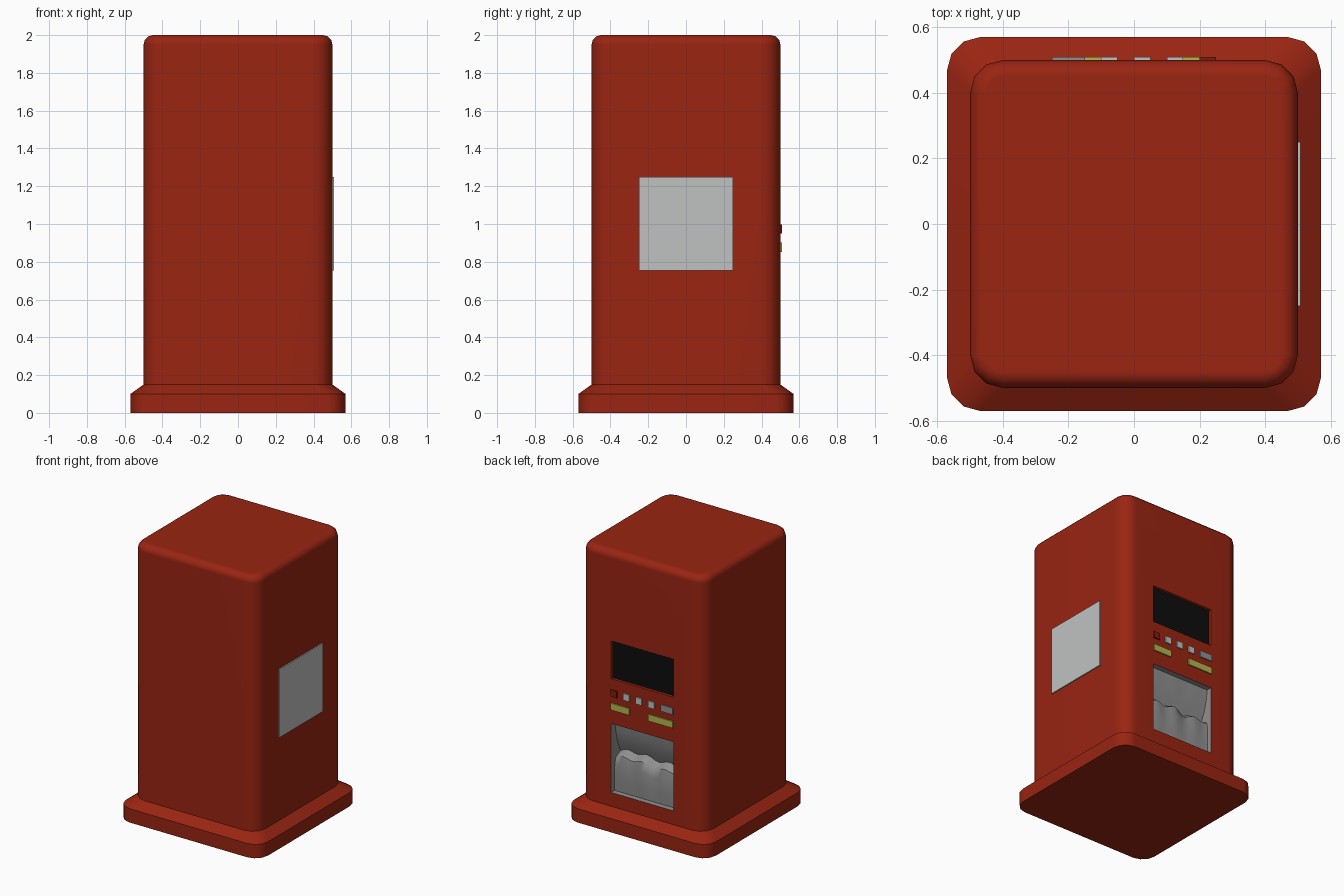
import bpy, bmesh, math

if "Cube" in bpy.data.objects:
    bpy.data.objects.remove(bpy.data.objects["Cube"])


def material(name, r, g, b):
    m = bpy.data.materials.new(name)
    m.diffuse_color = (r, g, b, 1)
    m.use_nodes = True
    m.node_tree.nodes["Principled BSDF"].inputs["Base Color"].default_value = m.diffuse_color
    return m


RED = material("cabinet red", 0.32, 0.018, 0.006)
DARK_RED = material("button red", 0.24, 0.010, 0.004)
LIGHT = material("light grey", 0.53, 0.54, 0.535)
GREY = material("mid grey", 0.28, 0.28, 0.28)
YELLOW = material("dull yellow", 0.46, 0.46, 0.075)
BLACK = material("screen black", 0.004, 0.004, 0.004)


def make(name, bm, *mats):
    bmesh.ops.recalc_face_normals(bm, faces=bm.faces)
    me = bpy.data.meshes.new(name)
    bm.to_mesh(me)
    bm.free()
    ob = bpy.data.objects.new(name, me)
    bpy.context.collection.objects.link(ob)
    for m in mats:
        me.materials.append(m)
    return ob


def box(name, x0, x1, y0, y1, z0, z1, mat):
    bm = bmesh.new()
    bmesh.ops.create_cube(bm, size=1)
    for v in bm.verts:
        v.co = (x0 + (v.co.x + .5) * (x1 - x0),
                y0 + (v.co.y + .5) * (y1 - y0),
                z0 + (v.co.z + .5) * (z1 - z0))
    return make(name, bm, mat)


def smooth(ob, degrees):
    bpy.ops.object.select_all(action='DESELECT')
    ob.select_set(True)
    bpy.context.view_layer.objects.active = ob
    bpy.ops.object.shade_smooth_by_angle(angle=math.radians(degrees))


def ring(bm, half, radius, z, segs=3):
    c = half - radius
    verts = []
    for q, (sx, sy) in enumerate([(1, 1), (-1, 1), (-1, -1), (1, -1)]):
        for i in range(segs + 1):
            a = math.pi / 2 * (q + i / segs)
            verts.append(bm.verts.new((sx * c + radius * math.cos(a),
                                       sy * c + radius * math.sin(a), z)))
    return verts


# Cabinet with flared plinth and rounded top: stacked rounded-square rings
bm = bmesh.new()
levels = [(.57, .1, 0), (.57, .1, .1), (.5, .1, .15)]
for i in range(4):
    a = math.pi / 6 * i
    inset = .05 * (1 - math.cos(a))
    levels.append((.5 - inset, .1 - inset, 1.95 + .05 * math.sin(a)))
rings = [ring(bm, *lv) for lv in levels]
for lo, hi in zip(rings, rings[1:]):
    n = len(lo)
    for i in range(n):
        bm.faces.new((lo[i], lo[(i + 1) % n], hi[(i + 1) % n], hi[i]))
bm.faces.new(rings[0][::-1])
bm.faces.new(rings[-1])
cabinet = make("cabinet", bm, RED, BLACK, GREY)

# Recesses in the back for the screen and the dispensing bay
SCREEN_Y, BAY_Y = .48, .36
for name, depth_y, z0, z1 in [("screen_cutter", SCREEN_Y, 1.075, 1.35),
                              ("bay_cutter", BAY_Y, .25, .75)]:
    cutter = box(name, -.25, .25, depth_y, .6, z0, z1, RED)
    cutter.hide_render = True
    mod = cabinet.modifiers.new(name, 'BOOLEAN')
    mod.operation = 'DIFFERENCE'
    mod.solver = 'EXACT'
    mod.object = cutter
    bpy.context.view_layer.objects.active = cabinet
    bpy.ops.object.modifier_apply(modifier=name)
    bpy.data.objects.remove(cutter)

# Black screen floor, grey bay walls
for p in cabinet.data.polygons:
    c = p.center
    p.material_index = 0
    if abs(c.x) < .26 and c.y < .499 and c.y > .3:
        if 1.07 < c.z < 1.36 and abs(c.y - SCREEN_Y) < .002:
            p.material_index = 1
        elif .24 < c.z < .76:
            p.material_index = 2
smooth(cabinet, 35)
cabinet.modifiers.new("even_normals", 'WEIGHTED_NORMAL').keep_sharp = True

# Crumpled bay flap: upper part leans inward, lower part bulges over a wavy ridge
bm = bmesh.new()
NX = 16
profile = [(.75, .46), (.68, .45), (.60, .43), (.53, .40),
           (.50, .455), (.44, .465), (.34, .465), (.25, .46)]
rows = []
for k, (z, y) in enumerate(profile):
    inner = math.sin(math.pi * k / (len(profile) - 1))
    row = []
    for i in range(NX + 1):
        x = -.25 + .5 * i / NX
        wave = inner * (math.sin(x * 38 + .6) + .6 * math.sin(x * 17))
        row.append(bm.verts.new((x, y + .005 * wave, z + .014 * wave)))
    rows.append(row)
for a, b in zip(rows, rows[1:]):
    for i in range(NX):
        bm.faces.new((a[i], b[i], b[i + 1], a[i + 1]))
flap = make("bay_flap", bm, GREY)
if flap.data.polygons[0].normal.y < 0:
    flap.data.flip_normals()
smooth(flap, 50)

# Side panel
box("side_panel", .49, .508, -.25, .25, .755, 1.25, LIGHT)

# Button row and the two yellow bars on the back
for name, x0, x1, z0, mat in [
        ("red_button", .20, .25, .95, DARK_RED),
        ("button_a", .10, .15, .95, LIGHT),
        ("button_b", .00, .05, .95, LIGHT),
        ("button_c", -.10, -.05, .95, LIGHT),
        ("wide_button", -.25, -.15, .95, GREY),
        ("short_bar", .10, .25, .853, YELLOW),
        ("long_bar", -.25, -.05, .853, YELLOW)]:
    box(name, x0, x1, .49, .509, z0, z0 + .048, mat)
